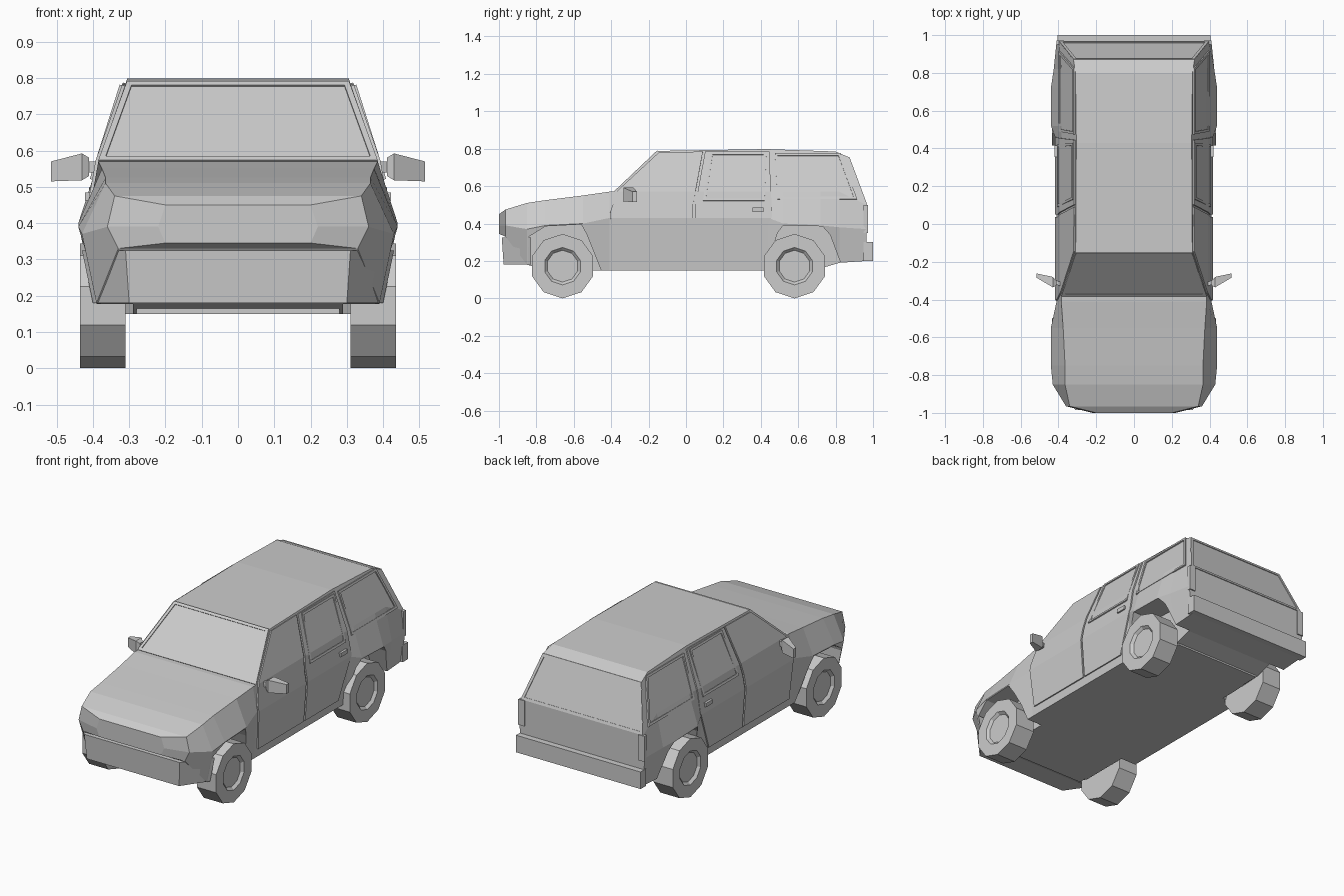
import bpy, bmesh, math
from mathutils import Vector

cube = bpy.data.objects.get("Cube")
if cube:
    bpy.data.objects.remove(cube, do_unlink=True)

grey = bpy.data.materials.new("plain_grey")
grey.use_nodes = True
grey.diffuse_color = (0.6, 0.6, 0.6, 1)
grey.node_tree.nodes["Principled BSDF"].inputs["Base Color"].default_value = (0.6, 0.6, 0.6, 1)


def finish(name, bm, thickness=0, mirror=False):
    bmesh.ops.recalc_face_normals(bm, faces=bm.faces[:])
    mesh = bpy.data.meshes.new(name)
    bm.to_mesh(mesh)
    bm.free()
    mesh.materials.append(grey)
    obj = bpy.data.objects.new(name, mesh)
    bpy.context.collection.objects.link(obj)
    if thickness:
        solid = obj.modifiers.new("Thickness", 'SOLIDIFY')
        solid.thickness, solid.offset = thickness, 0
    if mirror:
        obj.modifiers.new("Mirror", 'MIRROR').use_mirror_merge = False
    return obj


def add_loft(bm, rings):
    rows = [[bm.verts.new(p) for p in ring] for ring in rings]
    n = len(rows[0])
    for a, b in zip(rows, rows[1:]):
        for i in range(n):
            j = (i + 1) % n
            bm.faces.new((a[i], a[j], b[j], b[i]))
    bm.faces.new(rows[0])
    bm.faces.new(rows[-1])


def loft(name, rings, mirror=False):
    bm = bmesh.new()
    add_loft(bm, rings)
    return finish(name, bm, mirror=mirror)


def rect(x, y0, y1, z0, z1):
    return [(x, y0, z0), (x, y1, z0), (x, y1, z1), (x, y0, z1)]


def side(z):
    """Half width of the flat body side at a height."""
    if z >= 0.57:
        return 0.385 - (z - 0.57) * 0.35
    if z >= 0.43:
        return 0.41 - (z - 0.43) * 0.18
    return 0.39 + (z - 0.15) * 0.07


def panel(name, outline, thickness=0.016):
    """Door plate that follows the creases of the body side."""
    bm = bmesh.new()
    bm.faces.new([bm.verts.new((0, y, z)) for y, z in outline])
    for z in (0.43, 0.57):
        bmesh.ops.bisect_plane(bm, geom=bm.verts[:] + bm.edges[:] + bm.faces[:],
                               plane_co=(0, 0, z), plane_no=(0, 0, 1))
    for v in bm.verts:
        v.co.x = side(v.co.z)
    return finish(name, bm, thickness, True)


def frame(name, points, border, thickness, mirror=False):
    """Raised border round a window."""
    bm = bmesh.new()
    face = bm.faces.new([bm.verts.new(p) for p in points])
    bm.normal_update()
    bmesh.ops.inset_region(bm, faces=[face], thickness=border,
                           use_boundary=True, use_even_offset=True)
    bmesh.ops.delete(bm, geom=[face], context='FACES')
    return finish(name, bm, thickness, mirror)


# Lower body: bottom edge, widest line and shoulder at stations along y
stations = [
    (-1.00, (0.20, 0.345), (0.22, 0.39), (0.20, 0.45)),
    (-0.965, (0.33, 0.33), (0.36, 0.39), (0.34, 0.475)),
    (-0.85, (0.39, 0.18), (0.43, 0.37), (0.365, 0.51)),
    (-0.75, (0.39, 0.15), (0.44, 0.39), (0.365, 0.525)),
    (-0.55, (0.39, 0.15), (0.44, 0.40), (0.375, 0.55)),
    (-0.41, (0.39, 0.15), (0.41, 0.43), (0.385, 0.57)),
    (0.44, (0.39, 0.15), (0.41, 0.43), (0.385, 0.57)),
    (0.52, (0.39, 0.15), (0.44, 0.40), (0.385, 0.57)),
    (0.72, (0.39, 0.16), (0.44, 0.39), (0.385, 0.57)),
    (0.82, (0.39, 0.19), (0.425, 0.38), (0.385, 0.57)),
    (0.965, (0.39, 0.20), (0.41, 0.37), (0.397, 0.50)),
]
rings = []
for y, *half in stations:
    rings.append([(x, y, z) for x, z in half] + [(-x, y, z) for x, z in reversed(half)])
body = loft("lower_body", rings)

# Wheel arch openings
arches = [
    [(-0.84, -0.1), (-0.84, 0.33), (-0.75, 0.385), (-0.56, 0.395), (-0.53, 0.34), (-0.45, 0.14), (-0.45, -0.1)],
    [(0.42, -0.1), (0.42, 0.14), (0.49, 0.35), (0.52, 0.39), (0.73, 0.385), (0.77, 0.34), (0.83, 0.18), (0.83, -0.1)],
]
bm = bmesh.new()
for outline in arches:
    for s in (1, -1):
        add_loft(bm, [[(s * x, y, z) for y, z in outline] for x in (0.29, 0.6)])
cutter = finish("arch_cutter", bm)
cutter.hide_render = True
cutter.hide_viewport = True
cut = body.modifiers.new("Arches", 'BOOLEAN')
cut.operation, cut.solver, cut.object = 'DIFFERENCE', 'EXACT', cutter

# Cabin with sloping glass and roof
outline = [(-0.38, 0.57), (-0.15, 0.788), (0.43, 0.798), (0.80, 0.785),
           (0.87, 0.755), (0.965, 0.50), (0.82, 0.57)]
loft("cabin", [[(s * side(z), y, z) for y, z in outline] for s in (1, -1)])

# Doors
panel("front_door", [(-0.385, 0.20), (-0.405, 0.46), (-0.365, 0.575), (-0.145, 0.778),
                     (0.09, 0.782), (0.038, 0.50), (0.038, 0.20)])
panel("rear_door", [(0.05, 0.20), (0.05, 0.50), (0.102, 0.782), (0.445, 0.785),
                    (0.46, 0.44), (0.40, 0.30), (0.36, 0.20)])

# Window borders
for name, pts, lift in (
        ("rear_door_window_frame", [(0.09, 0.52), (0.42, 0.52), (0.43, 0.78), (0.13, 0.78)], 0.009),
        ("rear_side_window_frame", [(0.49, 0.53), (0.915, 0.53), (0.825, 0.775), (0.475, 0.775)], 0.002)):
    frame(name, [(side(z) + lift, y, z) for y, z in pts], 0.014, 0.012, True)
frame("windshield_frame", [(-0.385, -0.38, 0.57), (0.385, -0.38, 0.57),
                           (0.306, -0.15, 0.788), (-0.306, -0.15, 0.788)], 0.016, 0.01)
frame("rear_window_frame", [(-0.32, 0.87, 0.755), (0.32, 0.87, 0.755),
                            (0.397, 0.965, 0.50), (-0.397, 0.965, 0.50)], 0.016, 0.008)

# Bumpers
loft("front_bumper", [
    [(-0.40, -0.83, 0.18), (-0.30, -0.975, 0.18), (0.30, -0.975, 0.18), (0.40, -0.83, 0.18)],
    [(-0.43, -0.83, 0.325), (-0.31, -0.985, 0.325), (0.31, -0.985, 0.325), (0.43, -0.83, 0.325)]])
loft("rear_bumper", [rect(x, 0.95, 1.0, 0.20, 0.30) for x in (-0.405, 0.405)])

# Underbody between the wheels
loft("underbody", [rect(x, -0.80, 0.72, 0.15, 0.30) for x in (-0.28, 0.28)])

# Small fittings
loft("tail_light", [rect(x, 0.95, 0.972, 0.35, 0.50) for x in (0.37, 0.41)], True)
loft("door_handle", [rect(x, 0.355, 0.415, 0.462, 0.485) for x in (0.39, 0.422)], True)
loft("mirror_arm", [rect(0.37, -0.335, -0.315, 0.54, 0.57),
                    rect(0.43, -0.315, -0.29, 0.54, 0.57)], True)
loft("side_mirror", [rect(0.41, -0.325, -0.30, 0.53, 0.58),
                     rect(0.43, -0.335, -0.28, 0.518, 0.592),
                     rect(0.515, -0.285, -0.262, 0.515, 0.57)], True)

# Ten-sided wheels with a recessed hub
for name, cy in (("front_wheel", -0.66), ("rear_wheel", 0.58)):
    rings = []
    for x, r in ((0.31, 0.172), (0.435, 0.172), (0.435, 0.10), (0.42, 0.085)):
        rings.append([(x, cy + r * math.sin(a * math.tau / 10), 0.172 + r * math.cos(a * math.tau / 10))
                      for a in range(10)])
    loft(name, rings, True)
